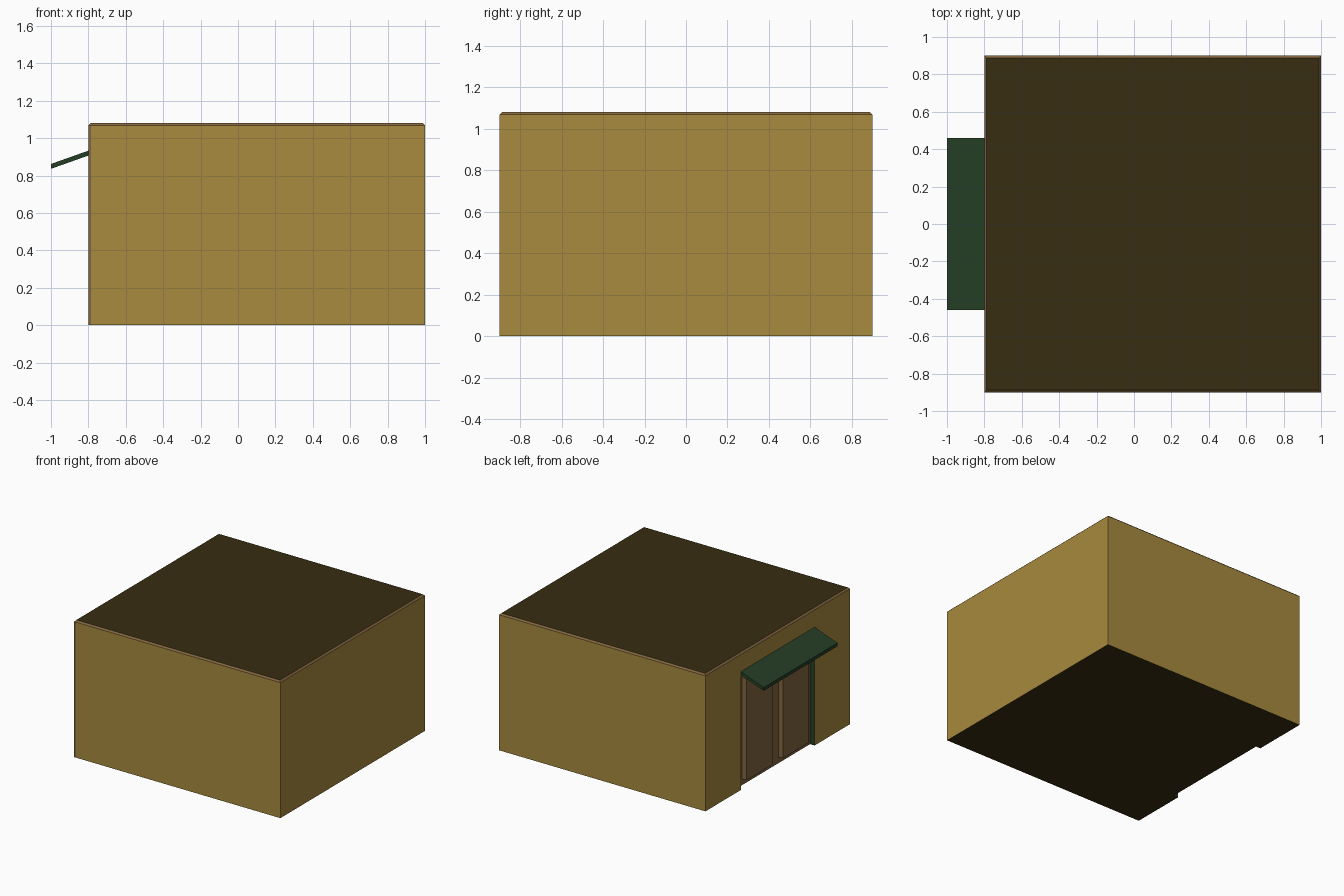
import bpy, bmesh
from mathutils import Vector

if "Cube" in bpy.data.objects:
    bpy.data.objects.remove(bpy.data.objects["Cube"])


def material(name, r, g, b):
    lin = [((c / 255 + 0.055) / 1.055) ** 2.4 for c in (r, g, b)]
    m = bpy.data.materials.new(name)
    m.diffuse_color = (*lin, 1)
    m.use_nodes = True
    m.node_tree.nodes["Principled BSDF"].inputs["Base Color"].default_value = m.diffuse_color
    return m


WALL = material("ochre wall", 168, 138, 62)
ROOF = material("dark olive roof", 56, 45, 17)
TRIM = material("brown wood", 130, 102, 63)
GREEN = material("dark green", 36, 62, 37)


def finish(name, bm, mats):
    me = bpy.data.meshes.new(name)
    bm.normal_update()
    bm.to_mesh(me)
    bm.free()
    ob = bpy.data.objects.new(name, me)
    bpy.context.collection.objects.link(ob)
    for m in mats:
        me.materials.append(m)
    return ob


def box_bm(lo, hi):
    bm = bmesh.new()
    bmesh.ops.create_cube(bm, size=1)
    lo, hi = Vector(lo), Vector(hi)
    for v in bm.verts:
        v.co = Vector((lo[i] + (v.co[i] + 0.5) * (hi[i] - lo[i]) for i in range(3)))
    return bm


# Main block with a narrow bevel around the roof
H, OPEN_Y, OPEN_Z, BACK_X = 1.08, 0.46, 0.91, -0.76
bm = box_bm((-0.8, -0.9, 0), (1, 0.9, H))
rim = [e for e in bm.edges if all(v.co.z > H - 0.01 for v in e.verts)]
bmesh.ops.bevel(bm, geom=rim, offset=0.012, segments=1, affect='EDGES')
body = finish("building_body", bm, [WALL, ROOF, TRIM, GREEN])

# Shallow doorway recess cut into the left side
cutter = finish("doorway_cutter", box_bm((-0.9, -OPEN_Y, -0.1), (BACK_X, OPEN_Y, OPEN_Z)), [])
cutter.hide_render = True
mod = body.modifiers.new("doorway", 'BOOLEAN')
mod.operation = 'DIFFERENCE'
mod.solver = 'EXACT'
mod.object = cutter
bpy.context.view_layer.objects.active = body
bpy.ops.object.modifier_apply(modifier=mod.name)
bpy.data.objects.remove(cutter)

# Cut a thin corner strip, then colour faces by direction and place
bm = bmesh.new()
bm.from_mesh(body.data)
front = [f for f in bm.faces if f.normal.y < -0.9 and f.calc_center_median().y < -0.8]
geom = front + list({e for f in front for e in f.edges}) + list({v for f in front for v in f.verts})
bmesh.ops.bisect_plane(bm, geom=geom, plane_co=(-0.785, 0, 0), plane_no=(1, 0, 0))
bm.normal_update()
for f in bm.faces:
    n, c = f.normal, f.calc_center_median()
    f.material_index = 0
    if n.z > 0.95 or (n.z < -0.95 and c.z < 0.01):
        f.material_index = 1                      # roof and underside
    elif 0.1 < n.z <= 0.95:
        f.material_index = 2                      # roof rim
    elif n.y < -0.9 and c.y < -0.8 and c.x < -0.785:
        f.material_index = 2                      # corner strip
    elif n.x < -0.9 and c.x > -0.79:
        f.material_index = 2                      # back of the doorway
    elif n.z < -0.9 or (abs(n.y) > 0.9 and abs(c.y) < 0.6):
        f.material_index = 3                      # doorway lining
bm.to_mesh(body.data)
bm.free()

# Pair of raised door panels
for side, name in ((1, "door_panel_back"), (-1, "door_panel_front")):
    y0, y1 = sorted((side * 0.065, side * 0.39))
    finish(name, box_bm((-0.8, y0, 0.05), (BACK_X + 0.005, y1, 0.85)), [TRIM])

# Sloping canopy over the doorway
bm = box_bm((-1, -OPEN_Y, 0), (-0.78, OPEN_Y, 0.026))
for v in bm.verts:
    v.co.z += 0.836 + (v.co.x + 1) * 0.355
finish("door_canopy", bm, [GREEN])
